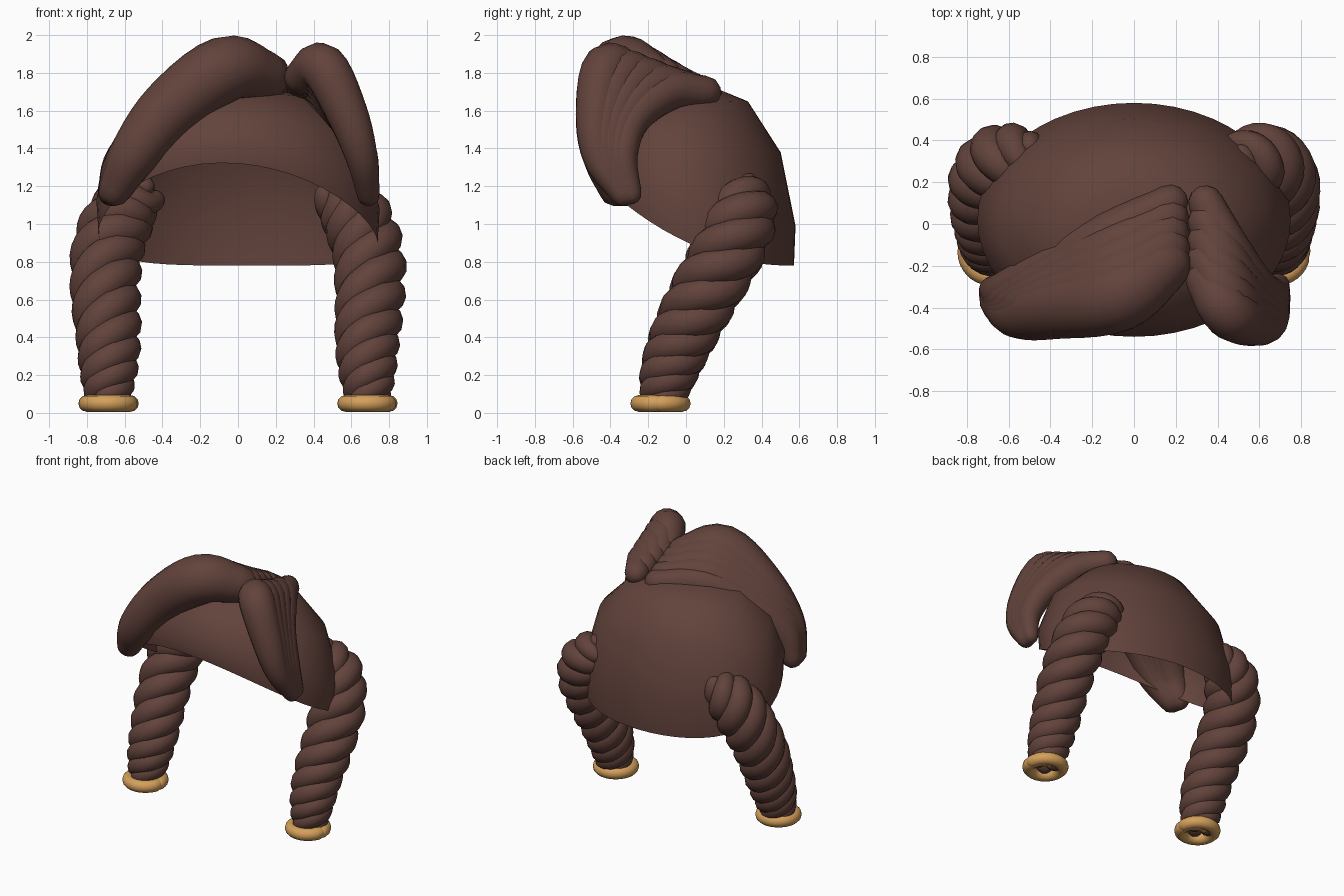
import bpy, bmesh, math
from mathutils import Vector

if "Cube" in bpy.data.objects:
    bpy.data.objects.remove(bpy.data.objects["Cube"])


def material(name, rgb):
    m = bpy.data.materials.new(name)
    m.diffuse_color = (*rgb, 1)
    m.use_nodes = True
    m.node_tree.nodes["Principled BSDF"].inputs["Base Color"].default_value = m.diffuse_color
    return m


BROWN = material("brown hair", (0.122, 0.055, 0.044))
GOLD = material("gold band", (0.66, 0.35, 0.105))


def finish(bm, name, mat, angle=60):
    me = bpy.data.meshes.new(name)
    bm.to_mesh(me)
    bm.free()
    ob = bpy.data.objects.new(name, me)
    bpy.context.collection.objects.link(ob)
    me.materials.append(mat)
    bpy.ops.object.select_all(action='DESELECT')
    ob.select_set(True)
    bpy.context.view_layer.objects.active = ob
    bpy.ops.object.shade_smooth_by_angle(angle=math.radians(angle))
    return ob


def spline(keys, n):
    """Catmull-Rom samples through keys (tuples of any length)."""
    k = [Vector(p) for p in keys]
    k = [2 * k[0] - k[1]] + k + [2 * k[-1] - k[-2]]
    out = []
    for i in range(n + 1):
        u = i / n * (len(k) - 3)
        j = min(int(u), len(k) - 4)
        t = u - j
        a, b, c, d = k[j:j + 4]
        out.append(0.5 * (2 * b + (c - a) * t + (2 * a - 5 * b + 4 * c - d) * t * t
                          + (3 * b - a - 3 * c + d) * t ** 3))
    return out


def frames(pts):
    """Parallel-transported (tangent, normal, binormal) along a path."""
    out, nrm = [], Vector((1, 0, 0))
    for i in range(len(pts)):
        t = (pts[min(i + 1, len(pts) - 1)] - pts[max(i - 1, 0)]).normalized()
        if i == 0 and abs(t.x) > 0.9:
            nrm = Vector((0, 1, 0))
        nrm = (nrm - t * nrm.dot(t)).normalized()
        out.append((t, nrm, t.cross(nrm)))
    return out


def tube(bm, pts, radii, sides=14):
    """Sweep a round section along pts, with rounded ends."""
    fr = frames(pts)
    rows = [(pts[0] - fr[0][0] * radii[0] * math.cos(a), radii[0] * math.sin(a), fr[0])
            for a in (0.08, 0.5, 1.0)]
    rows += list(zip(pts, radii, fr))
    rows += [(pts[-1] + fr[-1][0] * radii[-1] * math.cos(a), radii[-1] * math.sin(a), fr[-1])
             for a in (1.0, 0.5, 0.08)]
    rings = []
    for p, r, (t, n, b) in rows:
        rings.append([bm.verts.new(p + r * (n * math.cos(q) + b * math.sin(q)))
                      for q in (2 * math.pi * i / sides for i in range(sides))])
    for r0, r1 in zip(rings, rings[1:]):
        for i in range(sides):
            j = (i + 1) % sides
            bm.faces.new((r0[i], r0[j], r1[j], r1[i]))
    bm.faces.new(rings[0][::-1])
    bm.faces.new(rings[-1])


# Cap of hair: open dome with a rim that rises over the forehead
bm = bmesh.new()
N = 48
PROFILE = [(0.55, 0.915), (0.86, 0.63), (1.0, 0.22), (0.985, 0)]
top = bm.verts.new((0, 0.02, 1.73))
rings = []
for r, f in [(0.28, 0.98)] + PROFILE:
    ring = []
    for i in range(N):
        a = 2 * math.pi * i / N
        rim_y = 0.02 + 0.56 * math.sin(a) + 0.06 * math.cos(a)   # slightly turned rim
        rim = 0.78 + 0.54 * max(0, (0.58 - rim_y) / 1.12) ** 1.9
        ring.append(bm.verts.new((0.75 * r * math.cos(a), 0.02 + 0.56 * r * math.sin(a),
                                  rim + (1.73 - rim) * f)))
    rings.append(ring)
for i in range(N):
    j = (i + 1) % N
    bm.faces.new((top, rings[0][i], rings[0][j]))
    for r0, r1 in zip(rings, rings[1:]):
        bm.faces.new((r0[i], r1[i], r1[j], r0[j]))
finish(bm, "hair_cap", BROWN)


# Swept fringe: fans of thick locks blended from a back path to a front path (x, y, z, radius)
def fringe(name, back, front, locks=5):
    bm = bmesh.new()
    for k in range(locks):
        f = k / (locks - 1)
        s = spline([Vector(a).lerp(Vector(b), f) for a, b in zip(back, front)], 20)
        tube(bm, [Vector(p[:3]) for p in s], [p[3] for p in s], 16)
    finish(bm, name, BROWN)


fringe("fringe_left",
       [(0.17, 0.10, 1.68, 0.09), (-0.12, -0.05, 1.69, 0.11), (-0.42, -0.22, 1.53, 0.11),
        (-0.60, -0.32, 1.34, 0.105), (-0.67, -0.32, 1.17, 0.075)],
       [(0.14, -0.20, 1.785, 0.135), (-0.07, -0.34, 1.82, 0.175), (-0.36, -0.39, 1.61, 0.16),
        (-0.55, -0.42, 1.37, 0.13), (-0.65, -0.375, 1.185, 0.09)])
fringe("fringe_right",
       [(0.345, 0.10, 1.70, 0.085), (0.44, -0.10, 1.70, 0.105), (0.57, -0.28, 1.56, 0.095),
        (0.66, -0.335, 1.36, 0.08), (0.69, -0.29, 1.16, 0.055)],
       [(0.345, -0.27, 1.78, 0.10), (0.45, -0.42, 1.83, 0.125), (0.58, -0.475, 1.58, 0.11),
        (0.655, -0.46, 1.35, 0.085), (0.69, -0.34, 1.155, 0.06)])


# Twisted pigtails: three strands wound around a hanging path, tied with a coiled band
PIGTAIL = [(0.48, 0.32, 1.17, 0.62), (0.61, 0.305, 1.06, 1.0), (0.69, 0.225, 0.86, 1.05), (0.70, 0.09, 0.62, 1.02),
           (0.685, -0.02, 0.40, 0.95), (0.685, -0.09, 0.22, 0.84), (0.69, -0.125, 0.08, 0.66)]
for side, label in ((-1, "left"), (1, "right")):
    core = spline([(side * x, y, z, s) for x, y, z, s in PIGTAIL], 80)
    pts = [Vector(p[:3]) for p in core]
    fr = frames(pts)
    bm = bmesh.new()
    for k in range(3):
        path, radii = [], []
        for i, (p, c, (t, n, b)) in enumerate(zip(pts, core, fr)):
            a = 2 * math.pi * (k / 3 + 3.3 * i / 80)
            path.append(p + 0.095 * c[3] * (n * math.cos(a) + b * math.sin(a)))
            radii.append(0.092 * c[3])
        tube(bm, path, radii, 12)
    finish(bm, "pigtail_" + label, BROWN)

    bm = bmesh.new()
    coil = []
    for i in range(45):
        a = 2 * math.pi * 1.3 * i / 44
        r = 0.116 - 0.065 * max(0, (i - 32) / 12)
        coil.append(Vector((side * 0.685 + r * math.cos(a), -0.135 + r * math.sin(a), 0.05)))
    tube(bm, coil, [0.044 - 0.012 * max(0, (i - 32) / 12) for i in range(45)], 12)
    finish(bm, "hair_band_" + label, GOLD)
